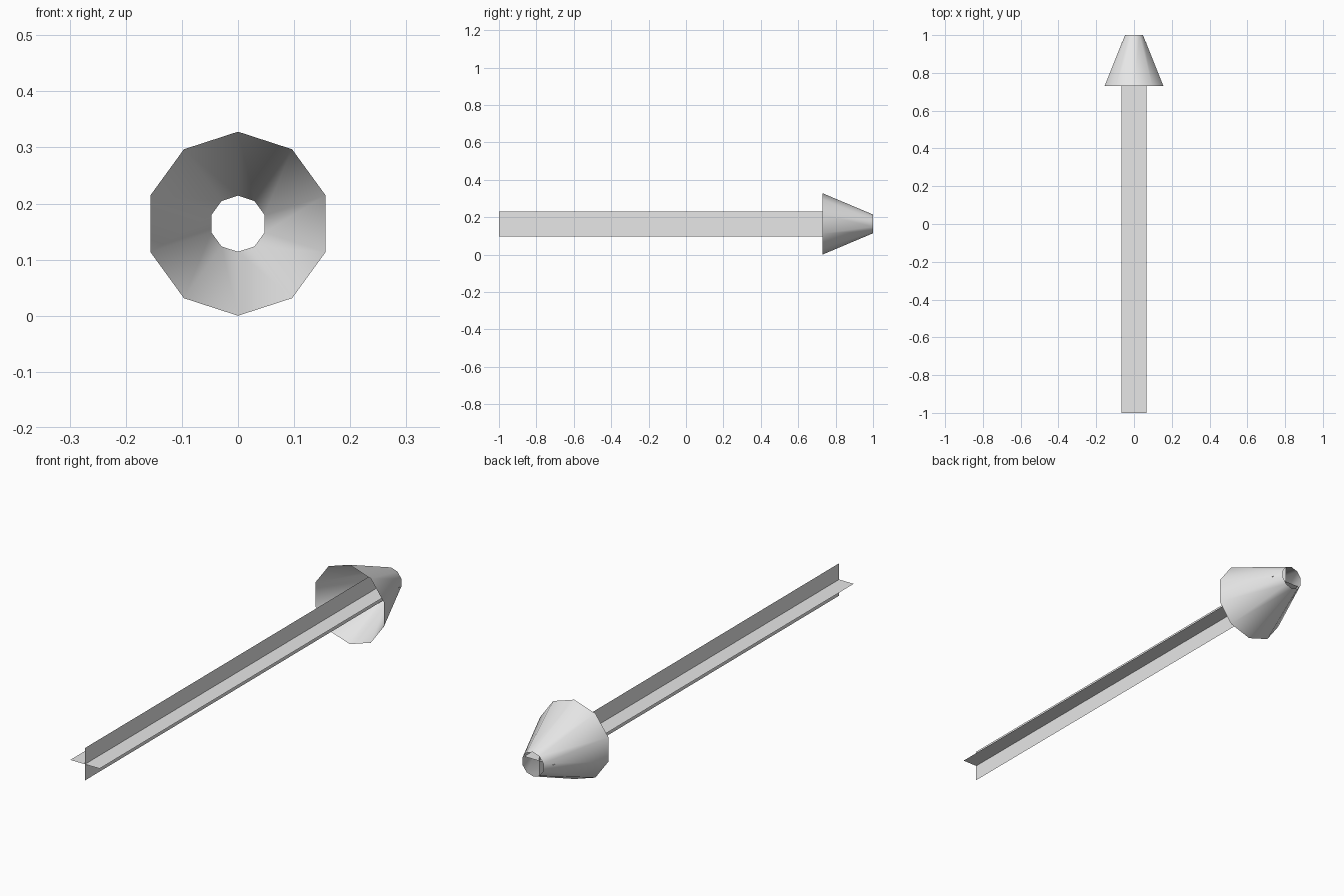
import bpy, bmesh, math

if "Cube" in bpy.data.objects:
    bpy.data.objects.remove(bpy.data.objects["Cube"], do_unlink=True)

AXIS_Z = 0.164       # height of the shaft axis
SIDES = 10

grey = bpy.data.materials.new("light_grey")
grey.use_nodes = True
grey.diffuse_color = (0.8, 0.8, 0.8, 1)
grey.node_tree.nodes["Principled BSDF"].inputs["Base Color"].default_value = (0.8, 0.8, 0.8, 1)


def finish(name, bm, smooth=False):
    mesh = bpy.data.meshes.new(name)
    for f in bm.faces:
        f.smooth = smooth
    bm.to_mesh(mesh)
    bm.free()
    mesh.materials.append(grey)
    obj = bpy.data.objects.new(name, mesh)
    obj.location.z = AXIS_Z
    bpy.context.collection.objects.link(obj)
    return obj


def ring(bm, radius, y):
    angles = [2 * math.pi * i / SIDES for i in range(SIDES)]
    return [bm.verts.new((radius * math.sin(a), y, radius * math.cos(a))) for a in angles]


# Arrow head: tapered shell, open at both ends, with a corner pointing up
bm = bmesh.new()
base, tip = ring(bm, 0.164, 0.73), ring(bm, 0.05, 1.0)
for i in range(SIDES):
    j = (i + 1) % SIDES
    bm.faces.new((base[i], tip[i], tip[j], base[j]))
bmesh.ops.recalc_face_normals(bm, faces=bm.faces)
if sum(f.normal.dot(f.calc_center_median()) - f.normal.y * f.calc_center_median().y for f in bm.faces) < 0:
    bmesh.ops.reverse_faces(bm, faces=bm.faces)
finish("arrow_head", bm, smooth=True)

# Shaft: two crossed flat blades running into the head
HALF, BACK, FRONT = 0.067, -1.0, 0.962
for name, (dx, dz) in {"shaft_blade_flat": (HALF, 0), "shaft_blade_upright": (0, HALF)}.items():
    bm = bmesh.new()
    corners = [(-dx, BACK, -dz), (dx, BACK, dz), (dx, FRONT, dz), (-dx, FRONT, -dz)]
    bm.faces.new([bm.verts.new(c) for c in corners])
    finish(name, bm)
